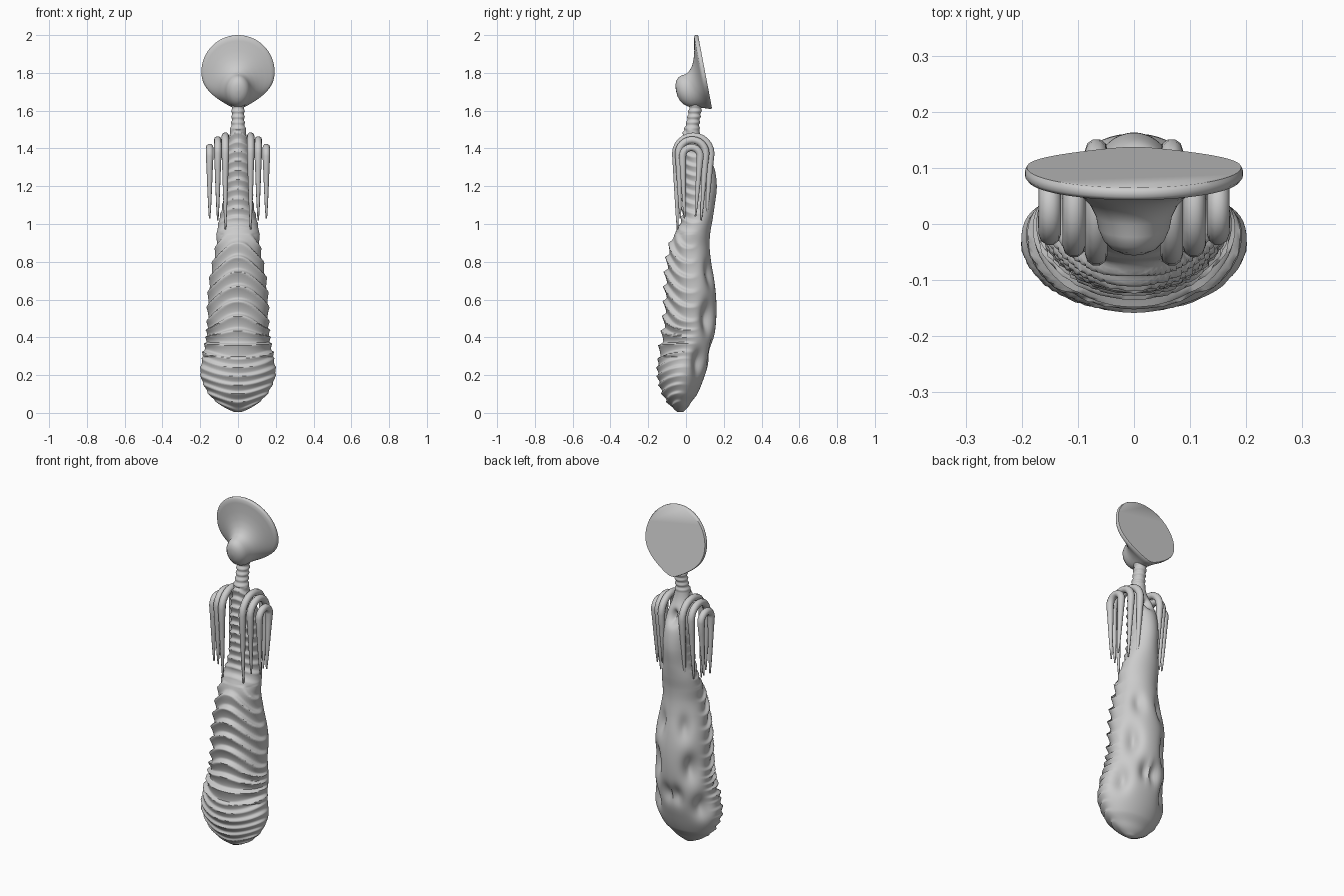
import bpy
from math import sin, cos, pi, exp

if "Cube" in bpy.data.objects:
    bpy.data.objects.remove(bpy.data.objects["Cube"])


def loft(name, rings):
    """Skin a list of equal-length closed rings, capping both ends."""
    n = len(rings[0])
    verts = [p for r in rings for p in r]
    faces = [(i * n + j, i * n + (j + 1) % n, (i + 1) * n + (j + 1) % n, (i + 1) * n + j)
             for i in range(len(rings) - 1) for j in range(n)]
    faces.append(tuple(reversed(range(n))))
    faces.append(tuple(range(len(verts) - n, len(verts))))
    mesh = bpy.data.meshes.new(name)
    mesh.from_pydata(verts, [], faces)
    obj = bpy.data.objects.new(name, mesh)
    bpy.context.collection.objects.link(obj)
    bpy.context.view_layer.objects.active = obj
    obj.select_set(True)
    bpy.ops.object.mode_set(mode='EDIT')
    bpy.ops.mesh.select_all(action='SELECT')
    bpy.ops.mesh.normals_make_consistent(inside=False)
    bpy.ops.object.mode_set(mode='OBJECT')
    bpy.ops.object.shade_smooth_by_angle(angle=1.0)
    obj.select_set(False)
    return obj


def sample(keys, z):
    """Smooth (Hermite) interpolation of a table keyed on its first column."""
    z = min(max(z, keys[0][0]), keys[-1][0])
    i = next(k for k in range(len(keys) - 1) if z <= keys[k + 1][0])
    a, b = keys[i], keys[i + 1]
    p, q = keys[max(i - 1, 0)], keys[min(i + 2, len(keys) - 1)]
    h = b[0] - a[0]
    t = (z - a[0]) / h
    out = []
    for c in range(1, len(a)):
        ma = (b[c] - p[c]) / (b[0] - p[0]) * h
        mb = (q[c] - a[c]) / (q[0] - a[0]) * h
        out.append((2*t**3 - 3*t*t + 1) * a[c] + (t**3 - 2*t*t + t) * ma
                   + (3*t*t - 2*t**3) * b[c] + (t**3 - t*t) * mb)
    return out


def smooth(a, b, v):
    t = min(max((v - a) / (b - a), 0), 1)
    return t * t * (3 - 2 * t)


# Body: height, half width, front y, back y
BODY = [(0.005, .02, -.045, -.015), (.03, .075, -.075, .01), (.06, .115, -.10, .03),
        (.1, .155, -.125, .06), (.2, .198, -.15, .10), (.3, .187, -.143, .13),
        (.4, .168, -.125, .15), (.5, .16, -.115, .16), (.6, .158, -.11, .16),
        (.7, .148, -.108, .15), (.8, .13, -.10, .133), (.88, .115, -.088, .125),
        (.95, .112, -.06, .128), (1.02, .10, -.025, .14), (1.1, .082, -.02, .152),
        (1.2, .076, -.018, .163), (1.3, .074, -.018, .15), (1.38, .066, -.018, .12),
        (1.44, .052, -.015, .085), (1.49, .042, -.012, .072), (1.54, .034, .003, .072),
        (1.65, .034, .022, .09)]
# Hollows in the back: x, y, z, width, height, depth
PITS = [(.12, .125, .5, .045, .08, .045), (.15, .07, .27, .045, .07, .04),
        (.075, .125, .73, .035, .07, .025), (.03, .14, .33, .035, .06, .03),
        (0, .13, 1.37, .03, .04, .05)]
N, ROWS = 72, 300
rings = []
for i in range(ROWS + 1):
    z = .005 + 1.64 * i / ROWS
    w, yf, yb = sample(BODY, z)
    cy, ry = (yf + yb) / 2, (yb - yf) / 2
    ring = []
    for j in range(N):
        a = 2 * pi * j / N
        nx, ny = cos(a), sin(a)
        front = smooth(.45, -.5, ny)
        # draped ridges: fine at the foot, broad on the belly, thin on chest
        if z < .3:
            u, amp = (z - .3 - .05 * nx * nx) / .046, .013
        elif z < .95:
            u, amp = (z - .3 + (.16 * smooth(.3, .5, z) - .05) * nx * nx) / .078, .023
        else:
            u, amp = (z - .95 + .03 * nx * nx) / .05, .012
        amp *= 1 - .6 * exp(-((z - .95) / .05) ** 2)
        f = u % 1.0
        saw = f / .7 if f < .7 else (1 - f) / .3
        d = amp * front * (saw ** 1.5 - .35) * smooth(0, .04, z)
        if z > 1.5:
            d = .003 * sin(z * 2 * pi / .03)
        x, y = nx * (w + d), cy + ny * (ry + d)
        for px, py, pz, sw, sh, dep in PITS:
            g = dep * exp(-((abs(x) - px) ** 2 + (y - py) ** 2) / sw ** 2 - ((z - pz) / sh) ** 2)
            x, y = x - nx * g, y - ny * g
        ring.append((x, y, z + .006 * front * (saw - .5) * (.3 < z < .9)))
    rings.append(ring)
loft("ridged_body", rings)

# Head: flat tilted teardrop plate swelling forward into a rounded snout
# blend to snout outline, snout scale, forward offset
HEAD = [(0, 1, 0), (0, 1, .006), (.0, 1, .016), (.04, 1, .023), (.15, 1, .027), (.4, 1, .036),
        (.6, 1, .047), (.78, 1, .062), (.92, 1, .083), (1, 1, .105), (1, .93, .128),
        (1, .8, .148), (1, .6, .162), (1, .35, .17), (1, .05, .173)]
rings = []
for k, (blend, s, d) in enumerate(HEAD):
    ring = []
    for j in range(72):
        a = 2 * pi * j / 72
        c = cos(a)
        edge = .985 if k == 0 else 1
        tx = .194 * edge * sin(a) * (1 - .5 * max(0, -c) ** 3)
        tz = 1.805 + .195 * edge * c
        ex, ez = .068 * s * sin(a), 1.705 + .088 * s * c
        x, z = tx + (ex - tx) * blend, tz + (ez - tz) * blend
        ring.append((x, .14 - (z - 1.6) * .19 - d, z))
    rings.append(ring)
loft("plate_head", rings)

# Tentacles: x, front y, back y, arch top z, front tip z, back tip z
TENTACLES = [(.067, -.055, .132, 1.465, .97, 1.02), (.107, -.04, .105, 1.445, 1.03, 1.02),
             (.15, -.018, .075, 1.405, 1.03, 1.04)]
for side in (-1, 1):
    for n, (x, yf, yb, top, zf, zb) in enumerate(TENTACLES):
        r = (yb - yf) / 2
        cy, cz = (yf + yb) / 2, top - r
        path = [(x, yf + .01 * t, zf + (cz - zf) * (1 - t), .004 + .015 * (1 - t) ** .8)
                for t in (1, .8, .6, .4, .2)]
        path += [(x, cy - r * cos(pi * t / 12), cz + r * sin(pi * t / 12), .02) for t in range(13)]
        path += [(x, yb - .025 * t, cz + (zb - cz) * t, .004 + .015 * (1 - t) ** .8)
                 for t in (.2, .4, .6, .8, 1)]
        curve = bpy.data.curves.new("tentacle", 'CURVE')
        curve.dimensions = '3D'
        curve.bevel_depth = 1
        curve.bevel_resolution = 3
        curve.use_fill_caps = True
        spline = curve.splines.new('POLY')
        spline.points.add(len(path) - 1)
        for p, (px, py, pz, rad) in zip(spline.points, path):
            p.co = (side * px, py, pz, 1)
            p.radius = rad
        spline.use_smooth = True
        obj = bpy.data.objects.new(f"tentacle_{'left' if side < 0 else 'right'}_{n + 1}", curve)
        bpy.context.collection.objects.link(obj)
